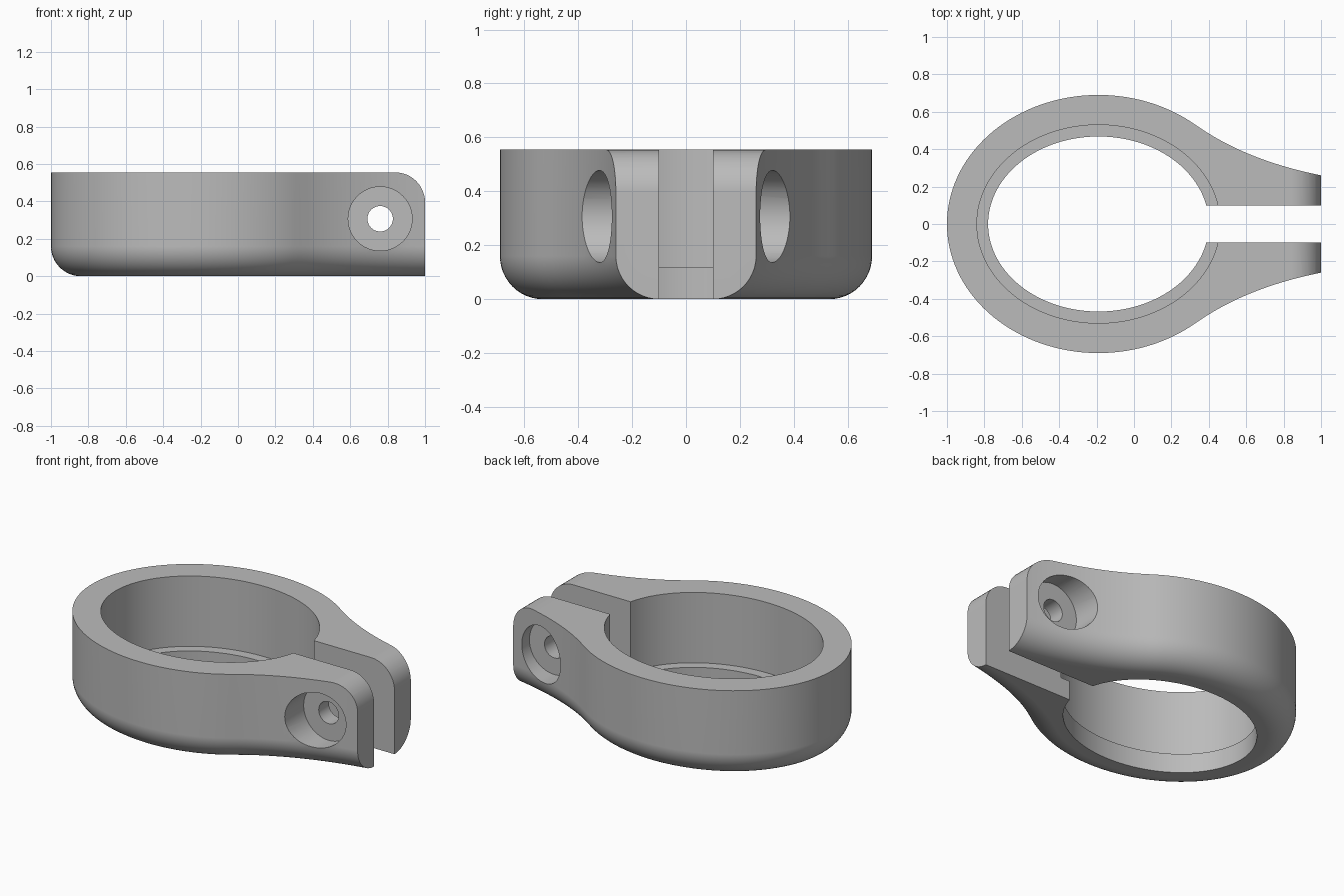
import bpy, bmesh, math
from mathutils import Vector

if "Cube" in bpy.data.objects:
    bpy.data.objects.remove(bpy.data.objects["Cube"])

CX, H, R = -0.19, 0.555, 0.16      # ring centre, height, edge radius

grey = bpy.data.materials.new("satin grey")
grey.diffuse_color = (0.5, 0.5, 0.5, 1)
grey.use_nodes = True
grey.node_tree.nodes["Principled BSDF"].inputs["Base Color"].default_value = grey.diffuse_color


def loft(name, rings):
    """Solid skinned through equal-length closed rings."""
    bm = bmesh.new()
    rows = [[bm.verts.new(p) for p in ring] for ring in rings]
    n = len(rows[0])
    for a, b in zip(rows, rows[1:]):
        for i in range(n):
            j = (i + 1) % n
            bm.faces.new((a[i], a[j], b[j], b[i]))
    bm.faces.new(rows[0][::-1])
    bm.faces.new(rows[-1])
    bmesh.ops.recalc_face_normals(bm, faces=bm.faces)
    mesh = bpy.data.meshes.new(name)
    bm.to_mesh(mesh)
    bm.free()
    mesh.materials.append(grey)
    obj = bpy.data.objects.new(name, mesh)
    bpy.context.collection.objects.link(obj)
    return obj


def ellipse(rx, ry, z, n=128):
    return [(CX + rx * math.cos(2 * math.pi * i / n),
             ry * math.sin(2 * math.pi * i / n), z) for i in range(n)]


def circle_y(r, y, n=48):
    return [(0.76 + r * math.cos(2 * math.pi * i / n), y,
             0.307 + r * math.sin(2 * math.pi * i / n)) for i in range(n)]


# Half outline: flared arm blending into the elliptical ring
p0, p1, p2 = Vector((0.33, 0.53)), Vector((0.595, 0.341)), Vector((1.0, 0.26))
half = [Vector((1.1, 0.24))]
for i in range(24):
    t = 1 - i / 24
    half.append(p0 * (1 - t) ** 2 + p1 * 2 * t * (1 - t) + p2 * t * t)
start = math.acos((p0.x - CX) / 0.81)
for i in range(49):
    a = start + (math.pi - start) * i / 48
    half.append(Vector((CX + 0.81 * math.cos(a), 0.69 * math.sin(a))))
half[-1].y = 0


def inset(d):
    """Outline moved inward by d, mirrored to the lower half."""
    pts = []
    for i, p in enumerate(half):
        t = half[min(i + 1, len(half) - 1)] - half[max(i - 1, 0)]
        if i == len(half) - 1:
            t = Vector((0, -1))
        normal = Vector((t.y, -t.x)).normalized()
        q = p - d * normal if normal.dot(p - Vector((CX, 0))) > 0 else p + d * normal
        if i == 0:
            q.x = 1.1
        pts.append(q)
    return pts + [Vector((q.x, -q.y)) for q in pts[-2::-1]]


# Clamp body with rounded lower outer edge
rings = []
for k in range(13):
    a = math.pi / 2 * k / 12
    rings.append([(p.x, p.y, R * (1 - math.sin(a))) for p in inset(R * (1 - math.cos(a)))])
rings = rings[::-1]
rings.append([(p.x, p.y, H) for p in inset(0)])
body = loft("clamp_body", rings)

# Bore, retaining lip opening and slot
cutters = [
    loft("bore_cutter", [ellipse(0.65, 0.53, 0.12), ellipse(0.65, 0.53, 0.8)]),
    loft("lip_cutter", [ellipse(0.59, 0.468, -0.2), ellipse(0.59, 0.468, 0.3)]),
    loft("slot_cutter", [[(0, -0.1, z), (1.4, -0.1, z), (1.4, 0.1, z), (0, 0.1, z)]
                         for z in (-0.2, 0.8)]),
]

# Arm end trim with rounded upper corner
corner = [(1.0, -0.2)]
for k in range(13):
    a = math.pi / 2 * k / 12
    corner.append((1 - R + R * math.cos(a), H - R + R * math.sin(a)))
corner += [(1 - R, 0.8), (1.4, 0.8), (1.4, -0.2)]
cutters.append(loft("end_cutter", [[(x, y, z) for x, z in corner] for y in (-0.6, 0.6)]))

# Bolt hole and counterbores
cutters.append(loft("bolt_cutter", [circle_y(0.068, -0.8), circle_y(0.068, 0.8)]))
for s in (-1, 1):
    cutters.append(loft("counterbore_cutter", [circle_y(0.171, s * 0.2), circle_y(0.171, s * 0.8)]))

for c in cutters:
    c.hide_render = True
    m = body.modifiers.new(c.name, 'BOOLEAN')
    m.operation, m.solver, m.object = 'DIFFERENCE', 'EXACT', c

# Bake the cuts and remove the cutters
bpy.context.view_layer.update()
result = bpy.data.meshes.new_from_object(body.evaluated_get(bpy.context.evaluated_depsgraph_get()))
body.modifiers.clear()
body.data = result
for c in cutters:
    bpy.data.objects.remove(c)

# Smooth curves, crisp edges
bpy.ops.object.select_all(action='DESELECT')
body.select_set(True)
bpy.context.view_layer.objects.active = body
bpy.ops.object.shade_smooth_by_angle(angle=math.radians(30))
wn = body.modifiers.new("flat_faces", 'WEIGHTED_NORMAL')
wn.keep_sharp = True
